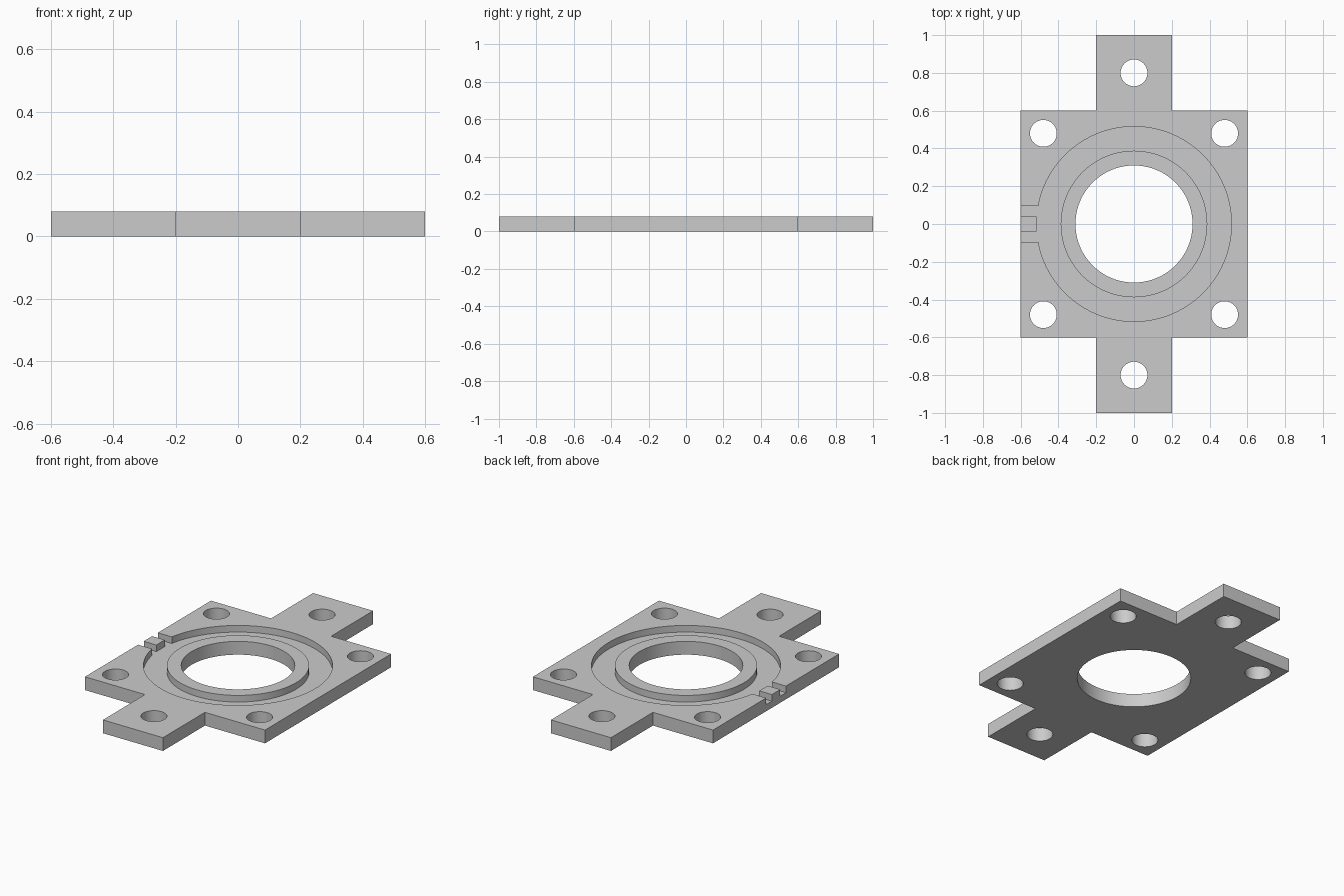
import bpy, bmesh, math
from mathutils import Matrix, Vector

if "Cube" in bpy.data.objects:
    bpy.data.objects.remove(bpy.data.objects["Cube"], do_unlink=True)

THICK = 0.08      # plate thickness
FLOOR = 0.04      # height of the groove floor
HALF = 0.6        # half width of the square body
TAB = 0.2         # half width of the end tabs

grey = bpy.data.materials.new("plain grey")
grey.use_nodes = True
colour = (0.6, 0.6, 0.6, 1)
grey.diffuse_color = colour
grey.node_tree.nodes["Principled BSDF"].inputs["Base Color"].default_value = colour


def make_object(name, bm):
    bmesh.ops.recalc_face_normals(bm, faces=bm.faces)
    mesh = bpy.data.meshes.new(name)
    bm.to_mesh(mesh)
    bm.free()
    mesh.materials.append(grey)
    obj = bpy.data.objects.new(name, mesh)
    bpy.context.collection.objects.link(obj)
    return obj


def box(name, low, high):
    low, high = Vector(low), Vector(high)
    bm = bmesh.new()
    bmesh.ops.create_cube(bm, size=1, matrix=Matrix.Translation((low + high) / 2)
                          @ Matrix.Diagonal((*(high - low), 1)))
    return make_object(name, bm)


def drill(name, x, y, radius, sides):
    bm = bmesh.new()
    bmesh.ops.create_cone(bm, cap_ends=True, segments=sides, radius1=radius,
                          radius2=radius, depth=1, matrix=Matrix.Translation((x, y, 0)))
    return make_object(name, bm)


def ring(name, inner, outer, low, high, sides):
    bm = bmesh.new()
    corners = [(inner, low), (outer, low), (outer, high), (inner, high)]
    verts = [bm.verts.new((r, 0, z)) for r, z in corners]
    edges = [bm.edges.new((verts[i], verts[i - 1])) for i in range(4)]
    bmesh.ops.spin(bm, geom=verts + edges, cent=(0, 0, 0), axis=(0, 0, 1),
                   angle=math.tau, steps=sides)
    bmesh.ops.remove_doubles(bm, verts=bm.verts, dist=0.0001)
    return make_object(name, bm)


def cut(target, cutter):
    mod = target.modifiers.new("cut", 'BOOLEAN')
    mod.operation = 'DIFFERENCE'
    mod.solver = 'EXACT'
    mod.object = cutter
    bpy.context.view_layer.objects.active = target
    bpy.ops.object.modifier_apply(modifier=mod.name)
    bpy.data.objects.remove(cutter, do_unlink=True)


# Plate: square body with a tab at the front and back
quarter = [(HALF, HALF), (TAB, HALF), (TAB, 1)]
right_half = [(x, -y) for x, y in reversed(quarter)] + quarter
outline = right_half + [(-x, -y) for x, y in right_half]
bm = bmesh.new()
face = bm.faces.new([bm.verts.new((x, y, 0)) for x, y in outline])
top = bmesh.ops.extrude_face_region(bm, geom=[face])["geom"]
bmesh.ops.translate(bm, vec=(0, 0, THICK),
                    verts=[v for v in top if isinstance(v, bmesh.types.BMVert)])
plate = make_object("mounting_plate", bm)

# Round groove, the slot leading out of it, and the centre bore
cut(plate, ring("groove_cutter", 0.388, 0.516, FLOOR, 0.2, 96))
cut(plate, box("slot_cutter", (-0.7, -0.094, FLOOR), (-0.47, 0.094, 0.2)))
cut(plate, drill("bore_cutter", 0, 0, 0.31, 96))

# Bolt holes in the corners and tabs
holes = [(x, y) for x in (-0.48, 0.48) for y in (-0.48, 0.48)] + [(0, -0.8), (0, 0.8)]
for x, y in holes:
    cut(plate, drill("hole_cutter", x, y, 0.071, 48))

# Small block standing in the slot
block = box("slot_block", (-HALF, -0.04, FLOOR), (-0.516, 0.04, THICK))

# Smooth round walls, crisp edges
bpy.ops.object.select_all(action='DESELECT')
for obj in (plate, block):
    obj.select_set(True)
bpy.context.view_layer.objects.active = plate
bpy.ops.object.shade_smooth_by_angle(angle=math.radians(30))
